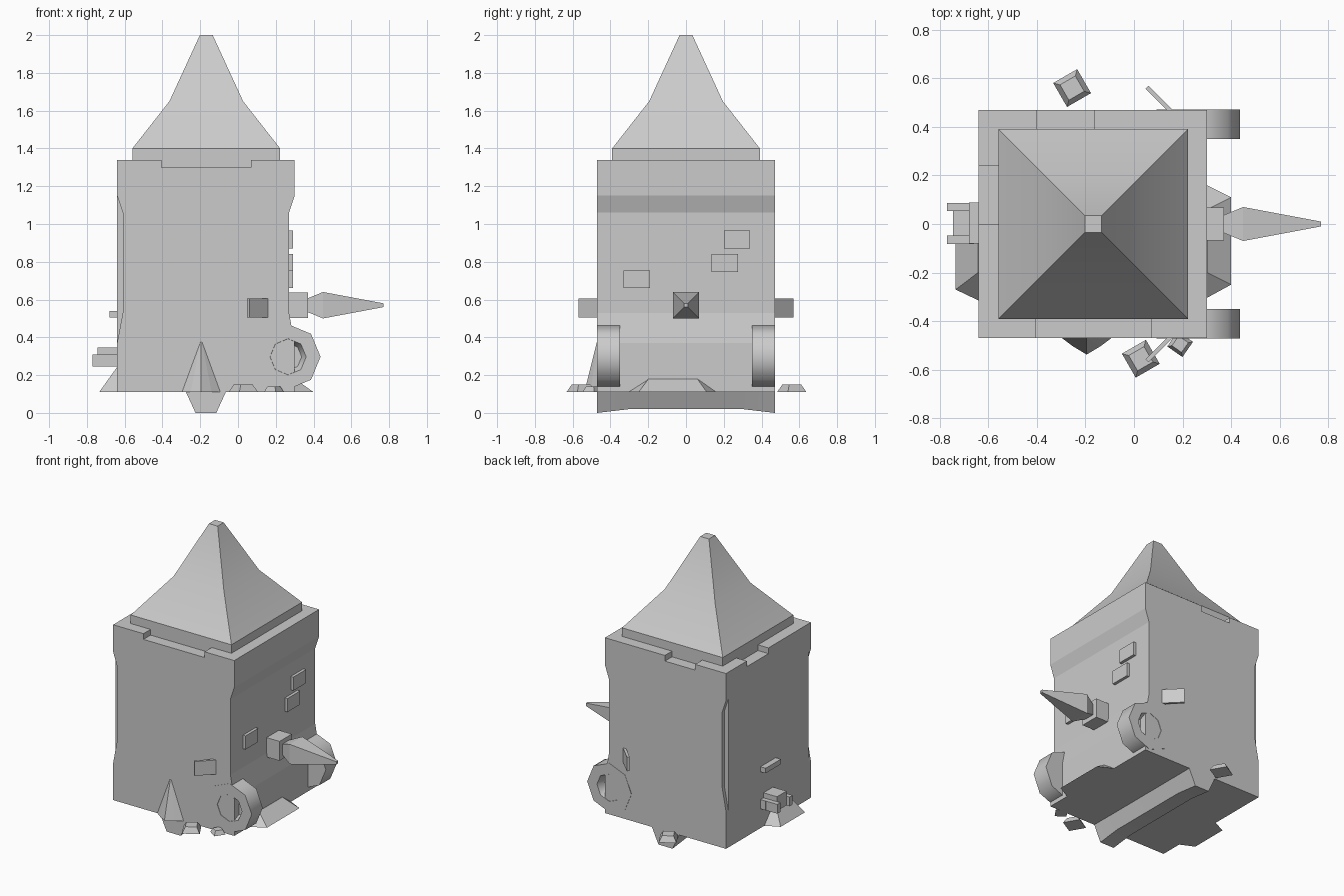
import bpy, bmesh, math
from mathutils import Matrix, Vector

default = bpy.data.objects.get("Cube")
if default:
    bpy.data.objects.remove(default)

stone = bpy.data.materials.new("grey_stone")
stone.use_nodes = True
stone.diffuse_color = (0.6, 0.6, 0.6, 1)
stone.node_tree.nodes["Principled BSDF"].inputs["Base Color"].default_value = (0.6, 0.6, 0.6, 1)


def loft(name, sections, smooth=None):
    """Skin a row of matching cross-sections and cap both ends."""
    bm = bmesh.new()
    rings = [[bm.verts.new(p) for p in s] for s in sections]
    n = len(rings[0])
    for a, b in zip(rings, rings[1:]):
        for i in range(n):
            j = (i + 1) % n
            bm.faces.new((a[i], a[j], b[j], b[i]))
    bm.faces.new(rings[0][::-1])
    bm.faces.new(rings[-1])
    bmesh.ops.recalc_face_normals(bm, faces=bm.faces)
    mesh = bpy.data.meshes.new(name)
    bm.to_mesh(mesh)
    bm.free()
    mesh.materials.append(stone)
    obj = bpy.data.objects.new(name, mesh)
    bpy.context.collection.objects.link(obj)
    if smooth:
        bpy.ops.object.select_all(action='DESELECT')
        bpy.context.view_layer.objects.active = obj
        obj.select_set(True)
        bpy.ops.object.shade_smooth_by_angle(angle=math.radians(smooth))
    return obj


def rect(x0, x1, y0, y1, z):
    return [(x0, y0, z), (x1, y0, z), (x1, y1, z), (x0, y1, z)]


def box(name, x, y, z):
    return loft(name, [rect(*x, *y, h) for h in z])


def square(cx, cy, r, z):
    return rect(cx - r, cx + r, cy - r, cy + r, z)


# Tower body: waisted side profile carried from front to back
right_side = [(0.30, 0.11), (0.30, 0.37), (0.27, 0.53), (0.27, 1.06), (0.30, 1.15), (0.30, 1.34)]
MID = -0.17
profile = right_side + [(2 * MID - x, z) for x, z in reversed(right_side)]
body = loft("tower_body", [[(x, y, z) for x, z in profile] for y in (-0.47, 0.47)])

# Parapet notches cut into the top rim
notches = [((-0.405, 0.07), (-0.6, -0.38)),
           ((-0.40, -0.165), (0.38, 0.6)),
           ((-0.8, -0.55), (0.0, 0.24))]
for xs, ys in notches:
    cutter = box("notch_cutter", xs, ys, (1.30, 1.5))
    cutter.hide_render = True
    mod = body.modifiers.new("notch", 'BOOLEAN')
    mod.operation = 'DIFFERENCE'
    mod.solver = 'EXACT'
    mod.object = cutter
    bpy.context.view_layer.objects.active = body
    bpy.ops.object.modifier_apply(modifier=mod.name)
    bpy.data.objects.remove(cutter)

# Plate filling the waist on the side opposite the spike
box("side_panel", (-0.64, -0.59), (-0.445, 0.445), (0.37, 1.17))

# Roof: flared four-sided spire on a square base
loft("roof", [square(-0.168, 0, r, z) for r, z in
              ((0.391, 1.28), (0.391, 1.40), (0.195, 1.65), (0.034, 2.0))], 30)

# Keel under the floor, shallower in the middle
keel = []
for y, bottom in ((-0.47, 0.0), (-0.3, 0.02), (0.3, 0.02), (0.47, 0.0)):
    keel.append([(MID + dx, y, z) for dx, z in
                 ((-0.11, 0.12), (-0.055, bottom), (0.055, bottom), (0.11, 0.12))])
loft("keel", keel, 30)


# Octagonal wheels with tapered recesses
def octagon(r, y):
    return [(0.265 + r * math.cos(i * math.pi / 4), y, 0.297 + r * math.sin(i * math.pi / 4))
            for i in range(8)]


for side, label in ((-1, "front"), (1, "back")):
    steps = ((0.172, 0.35), (0.172, 0.472), (0.096, 0.472), (0.072, 0.42))
    loft(label + "_wheel", [octagon(r, side * y) for r, y in steps], 50)


# Spike on its mounting block
def upright(x, r):
    return [(x, -r, 0.57 - r), (x, r, 0.57 - r), (x, r, 0.57 + r), (x, -r, 0.57 + r)]


box("spike_mount", (0.25, 0.37), (-0.068, 0.068), (0.502, 0.638))
loft("spike", [upright(x, r) for x, r in ((0.36, 0.035), (0.37, 0.037), (0.45, 0.07), (0.77, 0.01))])

# Raised bricks on the spike wall
for i, (y, z) in enumerate(((0.2, 0.87), (0.135, 0.745), (-0.33, 0.66))):
    box("wall_brick_%d" % i, (0.25, 0.29), (y, y + 0.14), (z, z + 0.095))

# Slanting flaps on front and back walls
for side, label in ((-1, "front"), (1, "back")):
    outline = [(0.048, 0.557), (0.06, 0.57), (0.16, 0.47), (0.16, 0.45), (0.155, 0.45)]
    loft(label + "_flap", [[(x, side * y, z) for x, y in outline] for z in (0.505, 0.605)])

# Earth buttresses around the foot
loft("front_buttress", [
    [(-0.31, -0.46, 0.11), (-0.25, -0.505, 0.11), (-0.195, -0.538, 0.11),
     (-0.14, -0.505, 0.11), (-0.08, -0.46, 0.11)],
    [(-0.195 + d, -0.468, 0.39) for d in (-0.002, -0.001, 0, 0.001, 0.002)]])
loft("spike_side_buttress", [
    [(0.29, 0.165, 0.11), (0.40, 0.11, 0.11), (0.40, -0.25, 0.11), (0.29, -0.31, 0.11)],
    [(0.29, 0.06, 0.18), (0.302, 0.06, 0.18), (0.302, -0.2, 0.18), (0.29, -0.2, 0.18)]])
loft("far_side_buttress", [
    [(-0.63, 0.05, 0.11), (-0.735, 0.0, 0.11), (-0.735, -0.27, 0.11), (-0.63, -0.32, 0.11)],
    [(-0.63, -0.07, 0.24), (-0.642, -0.07, 0.24), (-0.642, -0.2, 0.24), (-0.63, -0.2, 0.24)]])

# Bench and ledge on the far side
box("bench_back", (-0.68, -0.62), (-0.08, 0.088), (0.245, 0.31))
box("bench_middle", (-0.745, -0.62), (-0.05, 0.055), (0.245, 0.345))
for y, label in ((-0.082, "front"), (0.053, "back")):
    box(label + "_bench_rail", (-0.77, -0.66), (y, y + 0.034), (0.245, 0.31))
box("wall_ledge", (-0.68, -0.60), (-0.08, 0.088), (0.505, 0.54))

# Loose tapered rocks
rocks = [(-0.255, 0.56, 0.057, 30, 0.04), (0.028, -0.555, 0.057, 30, 0.04), (0.19, -0.495, 0.038, -35, 0.03)]
for i, (x, y, r, turn, tall) in enumerate(rocks):
    rock = loft("rock_%d" % i, [square(0, 0, r, 0), square(0, 0, r * 0.64, tall)])
    rock.matrix_world = Matrix.Translation(Vector((x, y, 0.11))) @ Matrix.Rotation(math.radians(turn), 4, 'Z')
